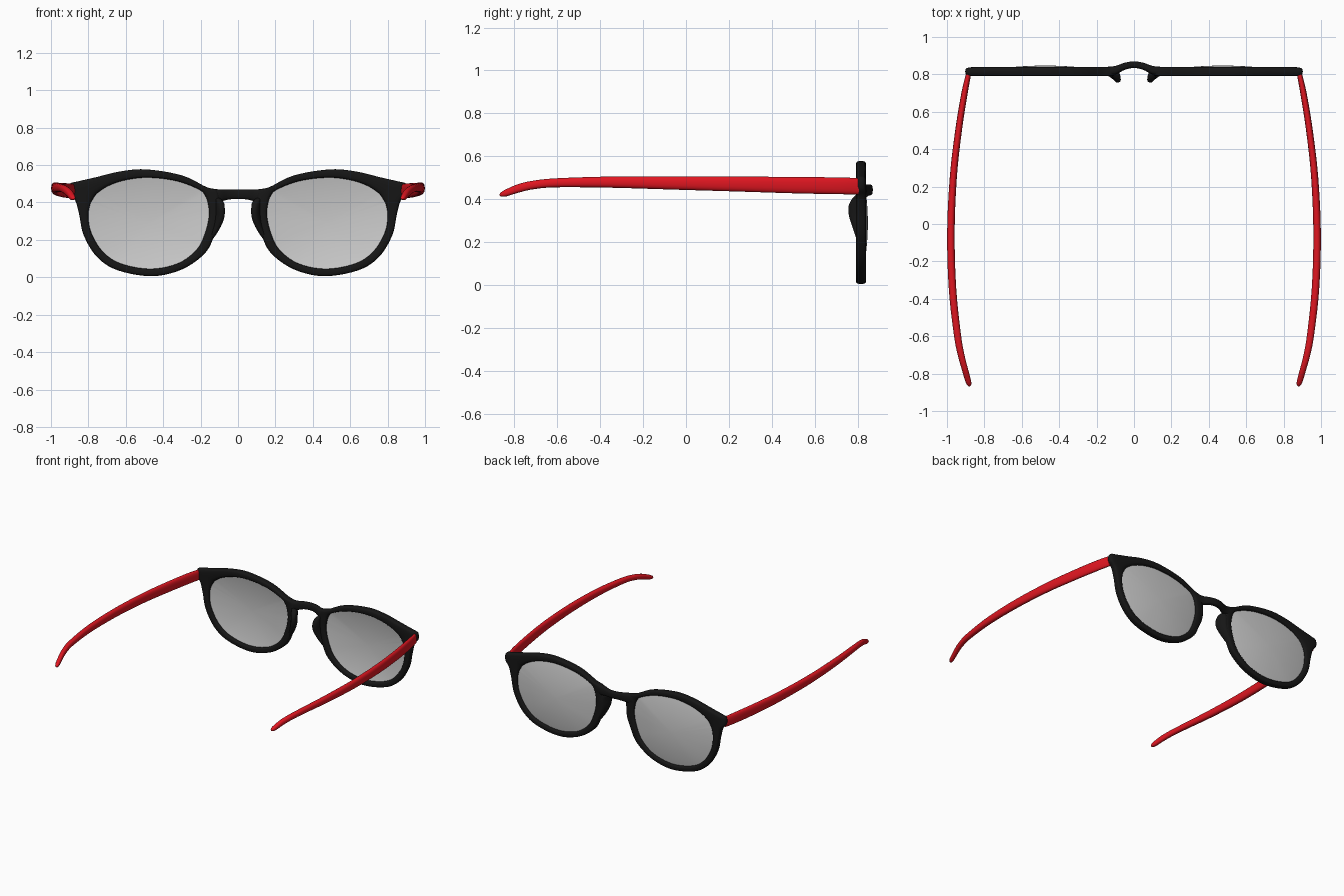
import bpy, bmesh, math
from mathutils import Vector

if "Cube" in bpy.data.objects:
    bpy.data.objects.remove(bpy.data.objects["Cube"])


def material(name, rgb):
    m = bpy.data.materials.new(name)
    m.diffuse_color = (*rgb, 1)
    m.use_nodes = True
    m.node_tree.nodes["Principled BSDF"].inputs["Base Color"].default_value = m.diffuse_color
    return m


black = material("black_plastic", (0.008, 0.008, 0.008))
red = material("red_plastic", (0.75, 0.008, 0.015))


def smooth(pts, steps, closed=False):
    """Catmull-Rom interpolation of tuples of any length."""
    n, out = len(pts), []
    get = (lambda i: pts[i % n]) if closed else (lambda i: pts[max(0, min(n - 1, i))])
    for i in range(n if closed else n - 1):
        for k in range(steps):
            t = k / steps
            out.append(tuple(
                0.5 * (2 * b + (c - a) * t + (2 * a - 5 * b + 4 * c - d) * t * t
                       + (3 * b - a - 3 * c + d) * t ** 3)
                for a, b, c, d in zip(get(i - 1), get(i), get(i + 1), get(i + 2))))
    if not closed:
        out.append(tuple(pts[-1]))
    return out


def section(centre, a, b, n=20, p=1.0):
    """Rounded ring spanned by half-axes a and b; p < 1 makes it boxier."""
    def f(v):
        return math.copysign(abs(v) ** p, v)
    return [Vector(centre) + Vector(a) * f(math.cos(t)) + Vector(b) * f(math.sin(t))
            for t in (2 * math.pi * i / n for i in range(n))]


def loft(name, rings, mat=None, closed=False, mirror=True):
    bm = bmesh.new()
    vs = [[bm.verts.new(p) for p in r] for r in rings]
    n = len(vs[0])
    for i in range(len(vs) if closed else len(vs) - 1):
        r, s = vs[i], vs[(i + 1) % len(vs)]
        for j in range(n):
            k = (j + 1) % n
            bm.faces.new((r[j], r[k], s[k], s[j]))
    if not closed:
        bm.faces.new(vs[0])
        bm.faces.new(vs[-1])
    bmesh.ops.recalc_face_normals(bm, faces=bm.faces)
    me = bpy.data.meshes.new(name)
    bm.to_mesh(me)
    bm.free()
    ob = bpy.data.objects.new(name, me)
    bpy.context.collection.objects.link(ob)
    if mat:
        me.materials.append(mat)
    if mirror:
        ob.modifiers.new("Mirror", 'MIRROR').use_mirror_merge = False
    bpy.ops.object.select_all(action='DESELECT')
    bpy.context.view_layer.objects.active = ob
    ob.select_set(True)
    bpy.ops.object.shade_smooth_by_angle(angle=math.radians(50))
    return ob


# Rim: matching points on the lens opening and the outer edge (x, z, x, z)
outline = smooth([
    (.48, .533, .49, .577), (.60, .52, .63, .566), (.69, .49, .76, .535),
    (.745, .455, .86, .512), (.765, .435, .897, .50), (.78, .41, .90, .452),
    (.79, .39, .87, .41), (.80, .33, .85, .34), (.785, .24, .825, .225),
    (.725, .14, .755, .11), (.63, .075, .645, .038), (.47, .045, .46, .006),
    (.32, .075, .30, .042), (.22, .15, .18, .125), (.175, .24, .13, .215),
    (.155, .33, .105, .31), (.16, .39, .10, .395), (.175, .435, .11, .463),
    (.21, .47, .17, .483), (.33, .515, .30, .545)], 5, closed=True)
FY = 0.815
rim = []
for ix, iz, ox, oz in outline:
    rim.append(section(((ix + ox) / 2, FY, (iz + oz) / 2),
                       ((ox - ix) / 2, 0, (oz - iz) / 2), (0, .024, 0), 20, .6))
loft("rim", rim, black, closed=True)

# Lens: thin dome bulging away from the wearer
cx, cz = .475, .29


def lens_ring(s, off):
    return [Vector((cx + (ix - cx) * s, FY + off + .026 * (1 - s * s), cz + (iz - cz) * s))
            for ix, iz, _, _ in outline]


scales = [.04, .2, .4, .6, .8, .92, 1.02]
loft("lens", [lens_ring(s, .006) for s in scales]
     + [lens_ring(s, -.002) for s in reversed(scales)])

# Bridge: bar arching forward between the rims (x, y, z, half depth, half height)
half = [(.15, .816, .44, .024, .036), (.10, .822, .437, .023, .033),
        (.05, .843, .443, .019, .027)]
path = [(-x, *r) for x, *r in half] + [(0, .852, .444, .018, .026)] + half[::-1]
loft("bridge", [section((x, y, z), (0, d, 0), (0, 0, h), 20, .7)
                for x, y, z, d, h in smooth(path, 5)], black, mirror=False)

# Nose pads: slanted fins behind the rims (x, y, z, half width, half depth)
pad = smooth([(.115, .812, .425, .014, .015), (.10, .803, .40, .02, .03),
              (.098, .797, .365, .02, .04), (.10, .798, .32, .02, .038),
              (.115, .806, .27, .018, .03), (.14, .815, .22, .014, .022),
              (.155, .82, .19, .006, .012)], 4)
loft("nose_pad", [section((x, y, z), (w, -w * .3, 0), (d * .4, d, 0), 16, .8)
                  for x, y, z, w, d in pad], black)

# Temple arms: bowed, tapering, dipping at the tip (x, y, z, half width, half height)
arm = smooth([(.884, .805, .461, .014, .038), (.906, .70, .463, .017, .039),
              (.938, .50, .466, .018, .038), (.966, .25, .471, .019, .035),
              (.979, -.05, .476, .020, .031), (.970, -.35, .480, .020, .026),
              (.943, -.60, .477, .019, .021), (.922, -.71, .467, .018, .020),
              (.903, -.78, .451, .017, .020), (.888, -.835, .431, .016, .017),
              (.882, -.858, .424, .012, .011), (.880, -.868, .421, .004, .004)], 5)
loft("temple_arm", [section((x, y, z), (w, 0, 0), (0, 0, h), 20, .85)
                    for x, y, z, w, h in arm], red)
